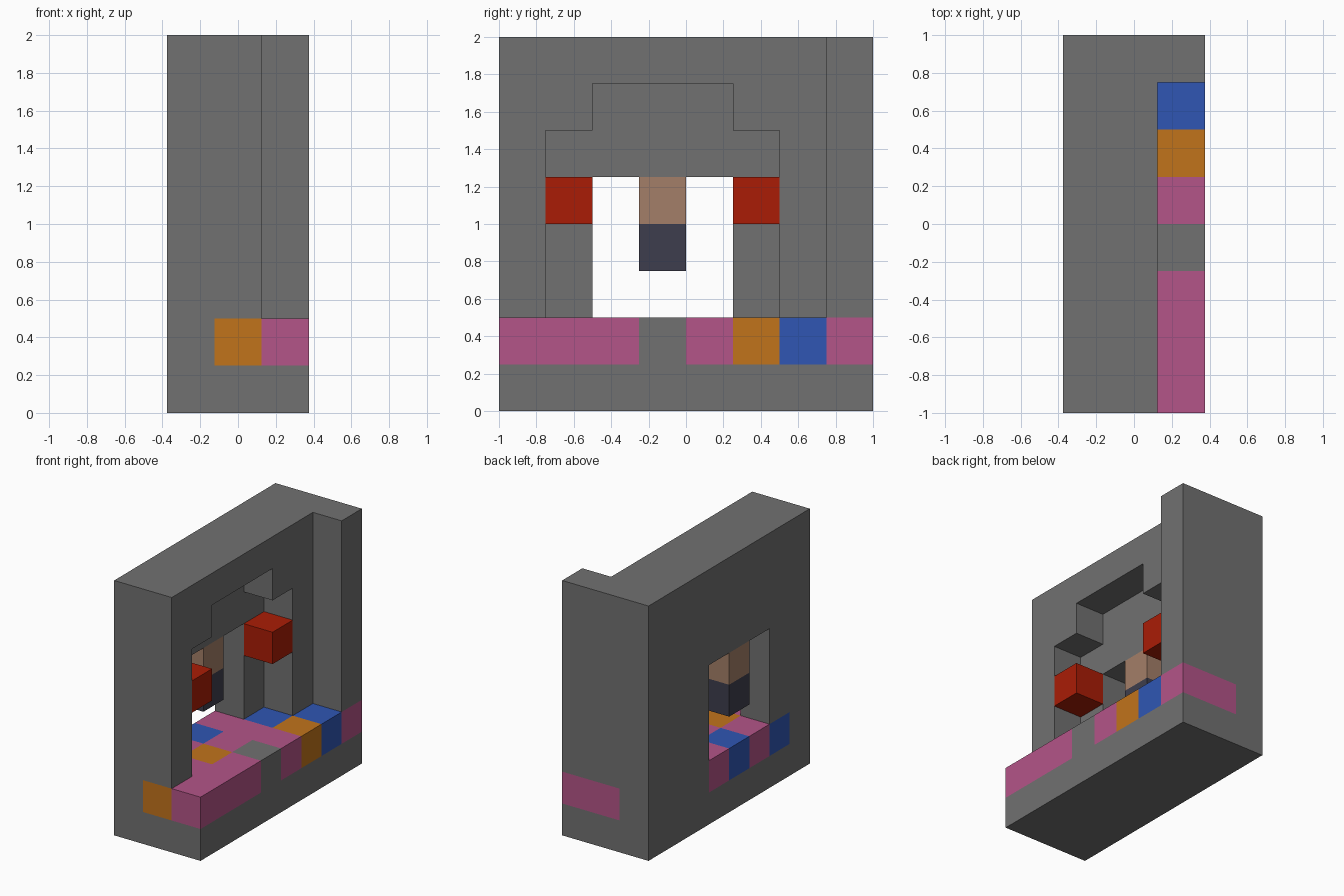
import bpy, bmesh
from math import floor
from mathutils import Vector

if "Cube" in bpy.data.objects:
    bpy.data.objects.remove(bpy.data.objects["Cube"], do_unlink=True)

U = 0.25  # size of one block


def material(name, rgb):
    m = bpy.data.materials.new(name)
    m.use_nodes = True
    col = (*[(c / 255) ** 2.2 for c in rgb], 1)
    m.diffuse_color = col
    m.node_tree.nodes["Principled BSDF"].inputs["Base Color"].default_value = col
    return m


stone = material("stone grey", (112, 112, 112))
pink = material("pink", (178, 85, 135))
orange = material("orange", (192, 115, 33))
blue = material("blue", (51, 87, 178))
red = material("red", (168, 34, 14))
beige = material("beige", (162, 126, 104))
dark = material("dark slate", (64, 64, 78))


def box(name, lo, hi, *mats):
    """Box between two corners counted in blocks from the lower back corner."""
    corner = Vector((-1.5, -4, 0))
    a, b = ((Vector(p) + corner) * U for p in (lo, hi))
    bm = bmesh.new()
    bmesh.ops.create_cube(bm, size=1)
    for v in bm.verts:
        v.co = [(a[i] + b[i]) / 2 + v.co[i] * (b[i] - a[i]) for i in range(3)]
    mesh = bpy.data.meshes.new(name)
    bm.to_mesh(mesh)
    bm.free()
    for m in mats:
        mesh.materials.append(m)
    ob = bpy.data.objects.new(name, mesh)
    bpy.context.collection.objects.link(ob)
    return ob


# Main stone body, carved by the open front, stepped recess and doorway
body = box("stone_frame", (0, 0, 0), (3, 8, 8), stone, pink, orange, blue)
cutters = [
    box("open_front_cutter", (2, -1, 2), (4, 7, 9)),
    box("recess_cutter", (1, 1, 2), (2.5, 6, 6)),
    box("recess_crown_cutter", (1, 2, 5), (2.5, 5, 7)),
    box("doorway_cutter", (-1, 2, 2), (1.5, 5, 5)),
]
for c in cutters:
    c.hide_render = True
    mod = body.modifiers.new(c.name, 'BOOLEAN')
    mod.operation = 'DIFFERENCE'
    mod.solver = 'EXACT'
    mod.object = c
graph = bpy.context.evaluated_depsgraph_get()
bm = bmesh.new()
bm.from_mesh(body.evaluated_get(graph).to_mesh())
body.modifiers.clear()
for c in cutters:
    bpy.data.objects.remove(c, do_unlink=True)

# Split the body along the block lines that bound the coloured floor course
cuts = [(Vector((0, 0, z * U)), Vector((0, 0, 1))) for z in (1, 2)]
cuts += [(Vector((0, y * U, 0)), Vector((0, 1, 0))) for y in range(-3, 4)]
cuts += [(Vector((x * U, 0, 0)), Vector((1, 0, 0))) for x in (-0.5, 0.5)]
for co, no in cuts:
    bmesh.ops.bisect_plane(bm, geom=bm.verts[:] + bm.edges[:] + bm.faces[:],
                           dist=1e-5, plane_co=co, plane_no=no)

# Floor course colours, one row per layer from back wall to open side
layers = ["SBPBPSSS", "OPOPPBSP", "PPPSPOBP"]
bm.normal_update()
for f in bm.faces:
    p = (f.calc_center_median() - f.normal * 0.02) / U
    f.material_index = 0
    if floor(p.z) == 1:
        f.material_index = "SPOB".index(layers[floor(p.x + 1.5)][floor(p.y + 4)])
bm.to_mesh(body.data)
bm.free()

# Pair of red blocks on the recess wall
for side, y in (("front", 1), ("back", 5)):
    box(side + "_red_block", (1, y, 4), (2, y + 1, 5), red)

# Two blocks hanging in the doorway
box("hanging_beige_block", (0, 3, 4), (1, 4, 5), beige)
box("hanging_dark_block", (0, 3, 3), (1, 4, 4), dark)
